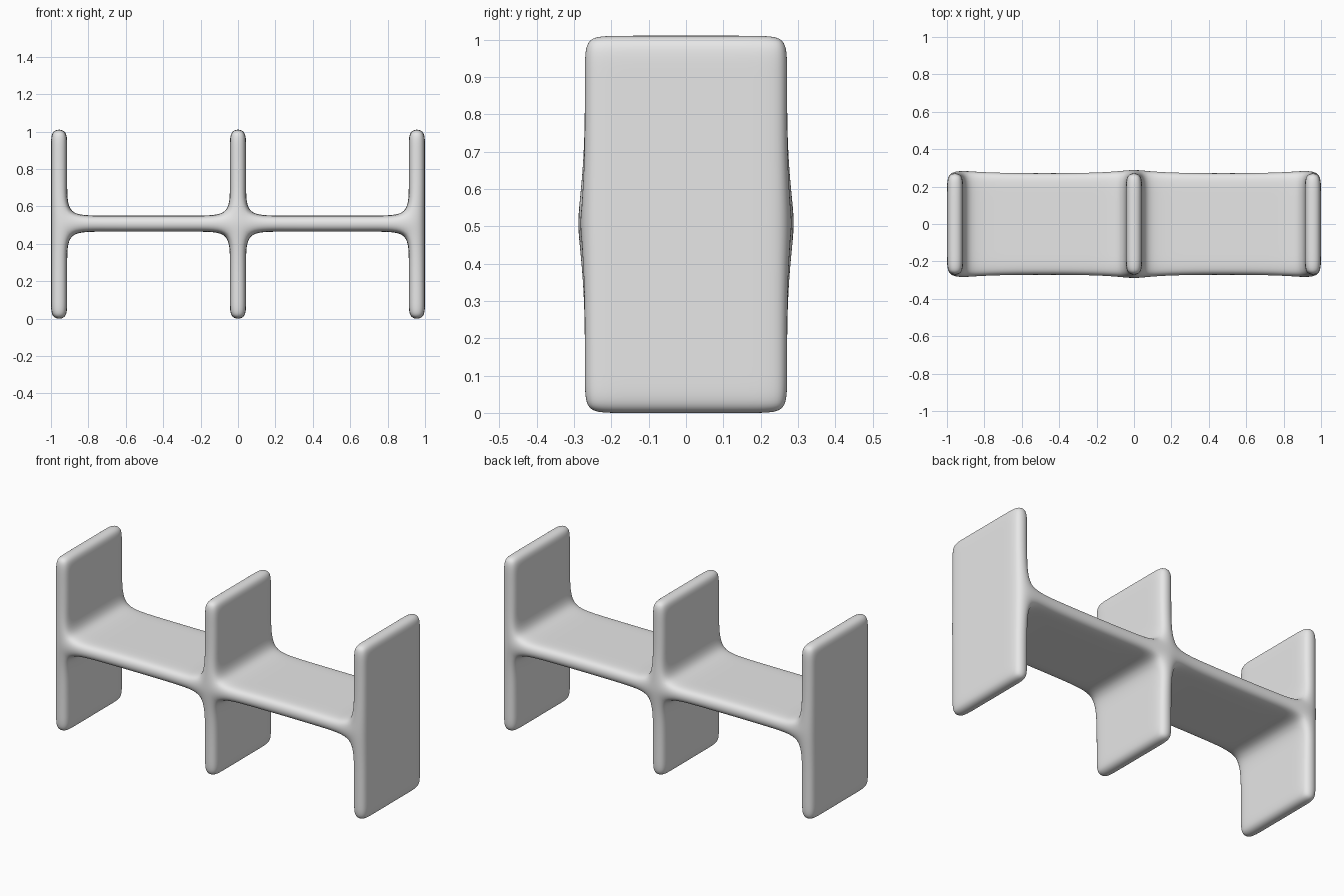
import bpy
import bmesh

if "Cube" in bpy.data.objects:
    bpy.data.objects.remove(bpy.data.objects["Cube"], do_unlink=True)

# Cage lines: thin panels, with support lines beside rims and fillets
half_x = [0.0435, 0.2, 0.755, 0.913, 1.0]
X = [-x for x in reversed(half_x)] + half_x
Y = [-0.2745, -0.185, 0.185, 0.2745]
Z = [-0.004, 0.085, 0.31, 0.465, 0.551, 0.706, 0.925, 1.014]
PANELS, SHELF = (0, 4, 8), 3
BULGE = 0.016


def filled(i, j, k):
    inside = 0 <= i < len(X) - 1 and 0 <= j < len(Y) - 1 and 0 <= k < len(Z) - 1
    return inside and (i in PANELS or k == SHELF)


bm = bmesh.new()
verts = {}


def vert(key):
    if key not in verts:
        i, j, k = key
        y = Y[j]
        # The rim swells slightly where shelf and panels meet
        if j in (0, 3) and k in (3, 4) and i in (1, 4, 5, 8):
            y += BULGE if y > 0 else -BULGE
        verts[key] = bm.verts.new((X[i], y, Z[k]))
    return verts[key]


# Outer skin of all filled cells
for i in range(len(X) - 1):
    for j in range(len(Y) - 1):
        for k in range(len(Z) - 1):
            if not filled(i, j, k):
                continue
            for axis in range(3):
                for side in (0, 1):
                    cell = [i, j, k]
                    cell[axis] += 1 if side else -1
                    if filled(*cell):
                        continue
                    quad = []
                    for a, b in ((0, 0), (1, 0), (1, 1), (0, 1)):
                        key = [i, j, k]
                        key[axis] += side
                        key[(axis + 1) % 3] += a
                        key[(axis + 2) % 3] += b
                        quad.append(vert(tuple(key)))
                    if not side:
                        quad.reverse()
                    bm.faces.new(quad)

bmesh.ops.recalc_face_normals(bm, faces=bm.faces[:])
for face in bm.faces:
    face.smooth = True
mesh = bpy.data.meshes.new("divided_shelf")
bm.to_mesh(mesh)
bm.free()

shelf = bpy.data.objects.new("divided_shelf", mesh)
bpy.context.collection.objects.link(shelf)

# Rounded rims and fillets
sub = shelf.modifiers.new("rounding", 'SUBSURF')
sub.levels = sub.render_levels = 3

# Plain grey
grey = bpy.data.materials.new("light_grey")
grey.use_nodes = True
color = (0.8, 0.8, 0.8, 1.0)
grey.diffuse_color = color
grey.node_tree.nodes["Principled BSDF"].inputs["Base Color"].default_value = color
mesh.materials.append(grey)
